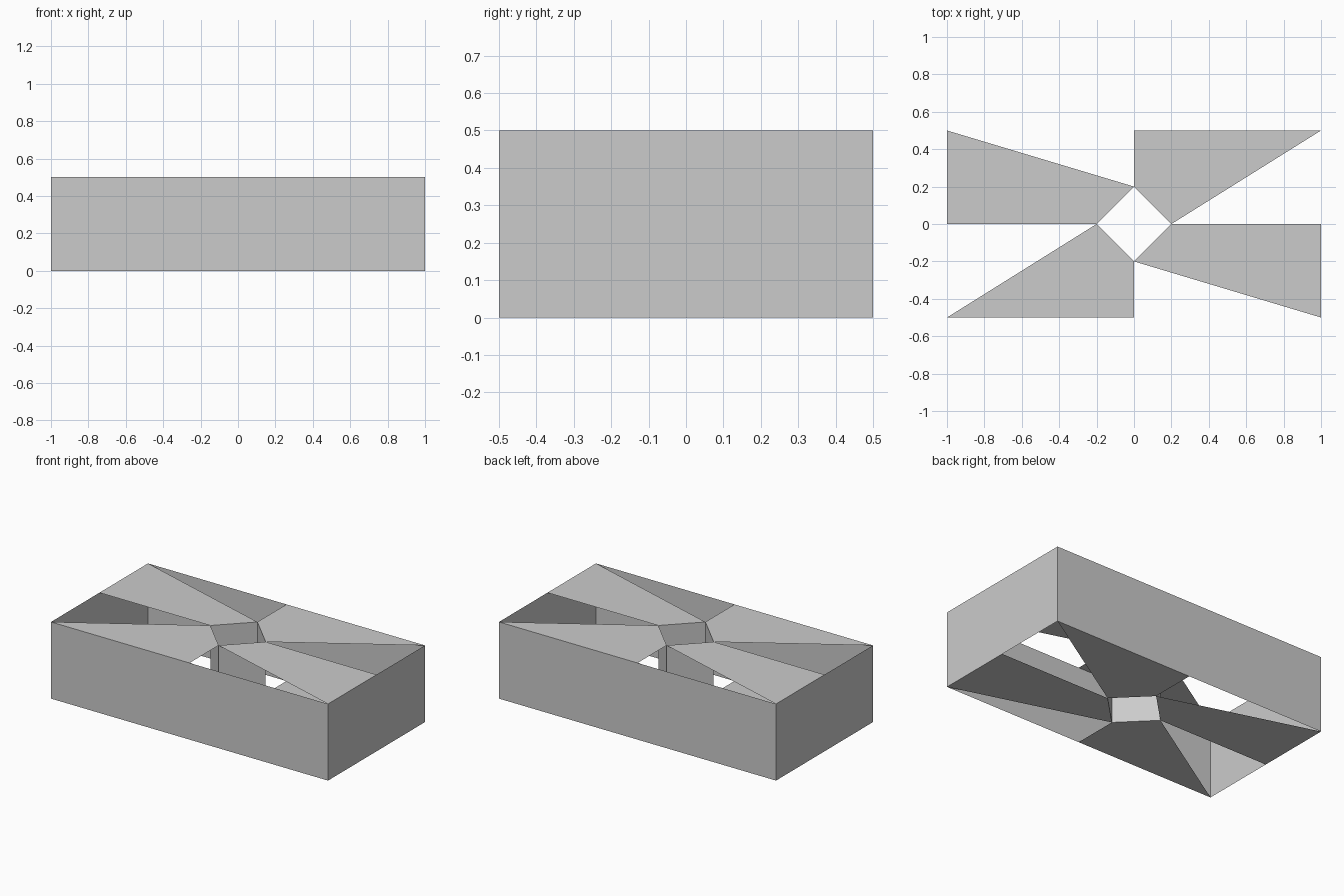
import bpy

LENGTH_HALF, WIDTH_HALF, HEIGHT, HUB = 1.0, 0.5, 0.5, 0.2

if "Cube" in bpy.data.objects:
    bpy.data.objects.remove(bpy.data.objects["Cube"], do_unlink=True)

grey = bpy.data.materials.new("plain grey")
grey.use_nodes = True
colour = (0.6, 0.6, 0.6, 1.0)
grey.diffuse_color = colour
grey.node_tree.nodes["Principled BSDF"].inputs["Base Color"].default_value = colour


def add_part(name, verts, faces):
    mesh = bpy.data.meshes.new(name)
    mesh.from_pydata(verts, [], faces)
    mesh.materials.append(grey)
    part = bpy.data.objects.new(name, mesh)
    bpy.context.collection.objects.link(part)
    return part


def add_tube(name, outline):
    """Thin upright walls along a closed outline."""
    n = len(outline)
    verts = [(x, y, z) for z in (0, HEIGHT) for x, y in outline]
    faces = [(i, (i + 1) % n, (i + 1) % n + n, i + n) for i in range(n)]
    add_part(name, verts, faces)


# Outer walls, and the diamond tube wound so that it faces its own axis
L, W = LENGTH_HALF, WIDTH_HALF
add_tube("outer_walls", [(-L, -W), (L, -W), (L, W), (-L, W)])
add_tube("hub_tube", [(HUB, 0), (0, -HUB), (-HUB, 0), (0, HUB)])

# Pinwheel blades: two shapes, each repeated by a half turn, above and below
side_blade = [(HUB, 0), (0, -HUB), (L, -W), (L, 0)]
long_blade = [(0, HUB), (HUB, 0), (L, W), (0, W)]
for level, z in (("bottom", 0), ("top", HEIGHT)):
    for shape, outline in (("side", side_blade), ("long", long_blade)):
        for place, turn in (("right", 1), ("left", -1)):
            verts = [(x * turn, y * turn, z) for x, y in outline]
            face = (0, 1, 2, 3) if level == "top" else (3, 2, 1, 0)
            # the model's own left is +x
            side = "left" if place == "right" else "right"
            add_part(f"{level}_{shape}_blade_{side}", verts, [face])
